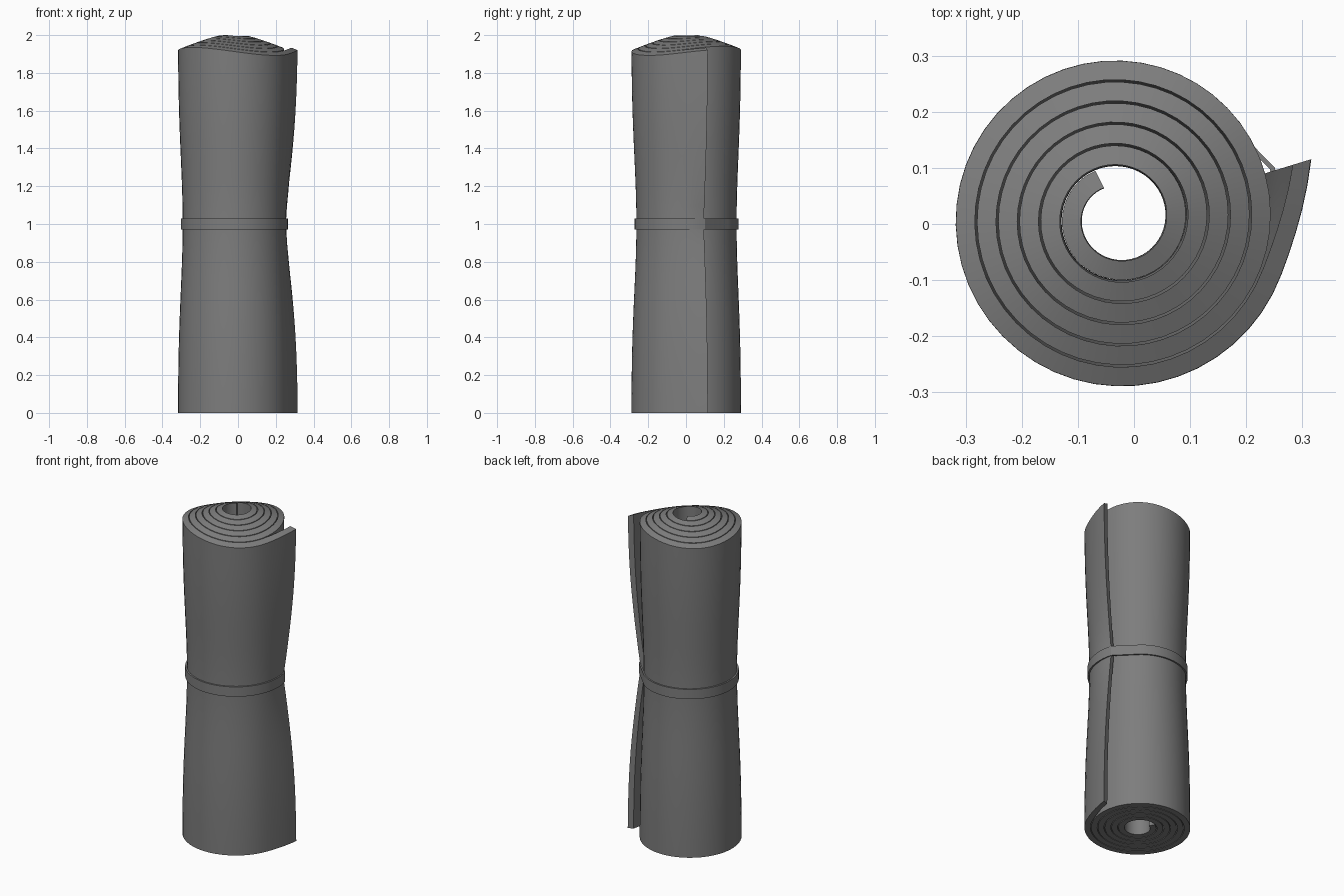
import bpy
import bmesh
from math import sin, cos, radians, exp

cube = bpy.data.objects.get("Cube")
if cube:
    bpy.data.objects.remove(cube, do_unlink=True)

CENTRE_X, CENTRE_Y = -0.0275, 0.0105
START, END = 116, 2177          # spiral angles in degrees
CORE, PITCH, THICK = 0.06, 0.038, 0.034
STEPS, ROWS = 286, 28

grey = bpy.data.materials.new("dark grey foam")
grey.use_nodes = True
colour = (0.205, 0.205, 0.205, 1)
grey.diffuse_color = colour
grey.node_tree.nodes["Principled BSDF"].inputs["Base Color"].default_value = colour


def spiral_radius(angle, outer):
    return CORE + PITCH * (angle - START) / 360 + (THICK if outer else 0)


def top_height(angle, radius):
    # Layers step down towards the rim, with a slight saddle
    q = (radius - CORE) / 0.25
    return 2 - 0.09 * q ** 1.2 + 0.02 * q * sin(2 * radians(angle))


def surface_point(angle, outer, z, offset=0.0):
    # Loose end flares away from the roll except under the strap
    r = spiral_radius(angle, outer)
    d = abs(z - 1)
    flare = max(0, angle - (END - 37)) ** 2 * 3.6e-5
    r += flare * (1 - exp(-d / 0.25))
    r *= 1 - 0.3 * r * exp(-(d / 0.5) ** 2)
    r += offset
    a = radians(angle)
    return (CENTRE_X + r * cos(a), CENTRE_Y + r * sin(a), z)


def finish(bm, name):
    bmesh.ops.recalc_face_normals(bm, faces=bm.faces)
    mesh = bpy.data.meshes.new(name)
    bm.to_mesh(mesh)
    bm.free()
    mesh.materials.append(grey)
    obj = bpy.data.objects.new(name, mesh)
    bpy.context.collection.objects.link(obj)
    bpy.ops.object.select_all(action="DESELECT")
    obj.select_set(True)
    bpy.context.view_layer.objects.active = obj
    bpy.ops.object.shade_smooth_by_angle(angle=radians(30))
    return obj


def bridge(bm, rings, closed):
    # Join neighbouring rings of vertices with quads
    pairs = list(zip(rings, rings[1:]))
    if closed:
        pairs.append((rings[-1], rings[0]))
    for a, b in pairs:
        n = len(a)
        for k in range(n):
            m = (k + 1) % n
            bm.faces.new((a[k], a[m], b[m], b[k]))


# Rolled sheet: each ring is the sheet's cross-section, up inside and down outside
bm = bmesh.new()
rings = []
for i in range(STEPS + 1):
    angle = START + (END - START) * i / STEPS
    ring = []
    for outer in (False, True):
        top = top_height(angle, spiral_radius(angle, outer))
        side = [bm.verts.new(surface_point(angle, outer, top * j / ROWS))
                for j in range(ROWS + 1)]
        ring += side[::-1] if outer else side
    rings.append(ring)
bridge(bm, rings, False)
for ring in (rings[0], rings[-1]):
    for j in range(ROWS):
        bm.faces.new((ring[j], ring[j + 1], ring[-2 - j], ring[-1 - j]))
finish(bm, "rolled_mat")

# Strap: hugs the waist and spans straight across the loose edge
bm = bmesh.new()
rings = []
first = END - 360 + 36
for i in range(61):
    angle = first + (END + 1 - first) * i / 60
    ring = []
    for offset, z in ((0.001, 0.97), (0.001, 1.03), (0.01, 1.03), (0.01, 0.97)):
        x, y, _ = surface_point(angle, True, 1, offset)
        ring.append(bm.verts.new((x, y, z)))
    rings.append(ring)
bridge(bm, rings, True)
finish(bm, "strap")
